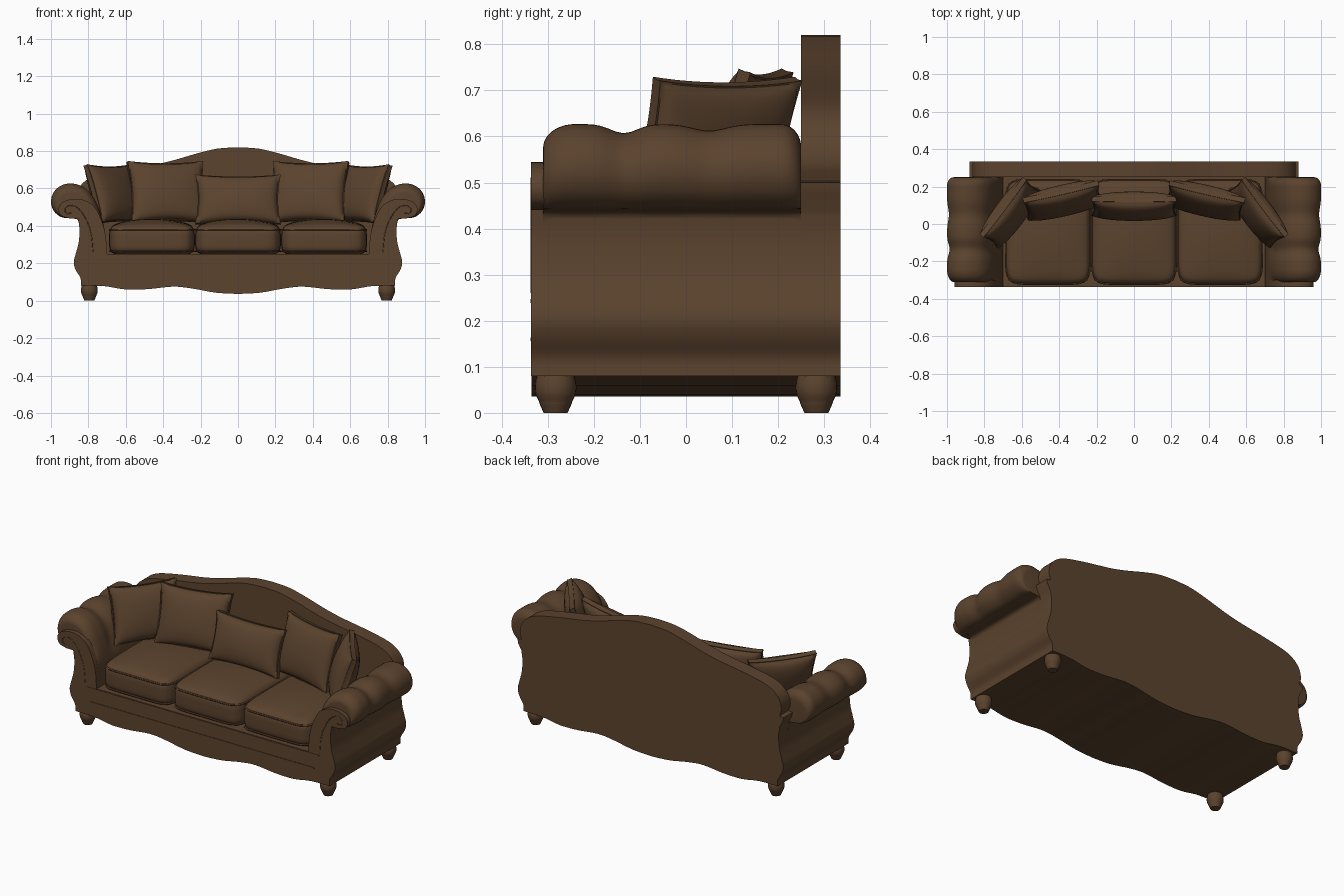
import bpy, bmesh, math
from mathutils import Vector, Matrix

if "Cube" in bpy.data.objects:
    bpy.data.objects.remove(bpy.data.objects["Cube"])

brown = bpy.data.materials.new("brown leather")
brown.diffuse_color = (0.105, 0.056, 0.027, 1)
brown.use_nodes = True
brown.node_tree.nodes["Principled BSDF"].inputs["Base Color"].default_value = brown.diffuse_color


def finish(name, bm, angle=40):
    bmesh.ops.remove_doubles(bm, verts=bm.verts, dist=0.0003)
    bmesh.ops.recalc_face_normals(bm, faces=bm.faces)
    me = bpy.data.meshes.new(name)
    bm.to_mesh(me)
    bm.free()
    me.materials.append(brown)
    me.shade_smooth()
    me.set_sharp_from_angle(angle=math.radians(angle))
    ob = bpy.data.objects.new(name, me)
    bpy.context.collection.objects.link(ob)
    return ob


def smooth(pts, n=4):
    """Catmull-Rom through an open list of 2D points."""
    p = [Vector(q) for q in pts]
    p = [2 * p[0] - p[1]] + p + [2 * p[-1] - p[-2]]
    out = []
    for i in range(1, len(p) - 2):
        a, b, c, d = p[i - 1:i + 3]
        for k in range(n):
            t = k / n
            out.append(0.5 * (2 * b + (c - a) * t + (2 * a - 5 * b + 4 * c - d) * t * t
                              + (3 * b - a - 3 * c + d) * t ** 3))
    return out + [p[-2]]


def loft(name, rings):
    bm = bmesh.new()
    vs = [[bm.verts.new(c) for c in r] for r in rings]
    n = len(vs[0])
    for a, b in zip(vs, vs[1:]):
        for i in range(n):
            bm.faces.new((a[i], a[(i + 1) % n], b[(i + 1) % n], b[i]))
    bm.faces.new(vs[0])
    bm.faces.new(vs[-1][::-1])
    return finish(name, bm)


def prism(name, pts, y0, y1):
    return loft(name, [[(x, y, z) for x, z in pts] for y in (y0, y1)])


def mirrored(half):
    half = [tuple(p) for p in half]
    return half + [(-x, z) for x, z in reversed(half) if x > 1e-5]


def tube(name, pts, radius, cyclic=False):
    cu = bpy.data.curves.new(name, 'CURVE')
    cu.dimensions = '3D'
    cu.bevel_depth = radius
    cu.bevel_resolution = 1
    sp = cu.splines.new('POLY')
    sp.points.add(len(pts) - 1)
    for q, p in zip(sp.points, pts):
        q.co = (*p, 1)
    sp.use_cyclic_u = cyclic
    cu.materials.append(brown)
    bpy.context.collection.objects.link(bpy.data.objects.new(name, cu))


# Shared outlines (right half, x and z)
scallop = smooth([(0, .036), (.12, .043), (.25, .066), (.35, .075), (.48, .062),
                  (.6, .06), (.7, .076), (.76, .08)])
side = smooth([(.84, .08), (.842, .12), (.868, .165), (.878, .205), (.868, .25),
               (.852, .31), (.847, .38), (.855, .44)])

# Base with scalloped apron
prism("base", mirrored(scallop + [p for p in side if p[1] < .25] + [(.866, .25), (0, .25)]),
      -.335, .33)

# Camel back panel, stepped in above the arm line
crest = smooth([(.852, .503), (.865, .545), (.852, .60), (.81, .645), (.74, .675), (.6, .703),
                (.45, .727), (.34, .752), (.22, .787), (.11, .813), (0, .82)])
prism("back_panel", mirrored(scallop + side + [(.875, .475), (.88, .50)] + crest), .25, .335)

# Rail mouldings on the apron
for z, w in ((.16, .74), (.243, .77)):
    prism("rail_moulding", [(-w, z - .004), (w, z - .004), (w, z + .004), (-w, z + .004)],
          -.338, -.32)

# Rolled arms
arm_section = smooth([(.70, .25), (.708, .35), (.73, .45), (.765, .54), (.815, .60), (.88, .626),
                      (.94, .618), (.984, .582), (1.0, .53), (.985, .48), (.945, .447),
                      (.89, .44), (.855, .43), (.847, .38)]) + [Vector((.84, .25))]
panel = smooth([(.70, .25), (.708, .35), (.73, .43), (.77, .505), (.83, .54), (.89, .543),
                (.94, .525), (.96, .49), (.945, .455), (.90, .44)])
for s, label in ((1, "right"), (-1, "left")):
    rings = []
    N = 48
    for i in range(N + 1):
        y = -.31 + .56 * (.5 - .5 * math.cos(math.pi * i / N))
        k = 1 - .11 * math.exp(-((y + .135) / .04) ** 2) - .08 * math.exp(-((y - .05) / .05) ** 2)
        e = min(1, (y + .31) / .07, (.25 - y) / .045)
        k *= .72 + .28 * math.sqrt(max(0, 1 - (1 - e) ** 2))
        ring = []
        for x, z in arm_section:
            w = min(1, max(0, (z - .40) / .06))
            f = 1 + (k - 1) * w
            ring.append((s * (.87 + (x - .87) * f), y, .445 + (z - .445) * f))
        rings.append(ring)
    loft(label + "_arm_roll", rings)
    # Shaped outer side and scrolled front facing
    pts = [tuple(p) for p in side] + [(.80, .46), (.72, .40), (.70, .25), (.70, .08)]
    prism(label + "_arm_side", [(s * x, z) for x, z in pts], -.333, .333)
    pts = [tuple(p) for p in side] + [tuple(p) for p in reversed(panel)] + [(.74, .24), (.74, .09)]
    prism(label + "_arm_front", [(s * x, z) for x, z in pts], -.336, -.30)
    # Fine scroll line on the facing
    bead = smooth([(.775, .26), (.785, .36), (.81, .43), (.85, .49), (.895, .51), (.925, .49),
                   (.915, .465), (.89, .47)])
    tube(label + "_scroll_bead", [(s * x, -.335, z) for x, z in bead], .0025)


# Seat cushions with piping
def cushion(name, cx, w, y0, y1, z0, z1):
    hx, hy, hz = w / 2, (y1 - y0) / 2, (z1 - z0) / 2
    cy, cz = (y0 + y1) / 2, (z0 + z1) / 2
    bm = bmesh.new()
    bmesh.ops.create_cube(bm, size=2)
    bmesh.ops.subdivide_edges(bm, edges=bm.edges[:], cuts=17, use_grid_fill=True)
    for v in bm.verts:
        a, b, c = [math.sin(q * math.pi / 2) for q in v.co]
        r = (a ** 8 + b ** 8 + abs(c) ** 5) ** (1 / 7)
        a, b, c = a / r, b / r, c / r
        dome = .033 * (1 - min(1, a * a)) * (1 - min(1, b * b)) if c > 0 else 0
        v.co = (cx + a * hx, cy + b * hy, cz + c * hz + dome)
    finish(name, bm, 70)
    loop = []
    for i in range(48):
        c, d = math.cos(math.pi * i / 24), math.sin(math.pi * i / 24)
        r = (c ** 8 + d ** 8) ** (1 / 8)
        loop.append((cx + c / r * hx * .985, cy + d / r * hy * .985))
    for zz in (z0 + .02, z1 - .025):
        tube(name + "_piping", [(x, y, zz) for x, y in loop], .005, True)


for cx, label in ((-.46, "left"), (0, "middle"), (.46, "right")):
    cushion(label + "_seat_cushion", cx, .458, -.325, .24, .245, .405)


# Throw pillows with pinched edges and a flange
def pillow(name, loc, w, h, t, turn, tilt):
    n = 24
    M = (Matrix.Translation(loc) @ Matrix.Rotation(math.radians(turn), 4, 'Z')
         @ Matrix.Rotation(math.radians(-tilt), 4, 'X'))
    bm = bmesh.new()
    for sgn in (-1, 1):
        g = []
        for i in range(n + 1):
            row = []
            for j in range(n + 1):
                u, v = math.sin(math.pi * (i / n - .5)), math.sin(math.pi * (j / n - .5))
                fu, fv = max(0, 1 - (u / .95) ** 2), max(0, 1 - (v / .95) ** 2)
                th = .014 + t * (fu * fv) ** .4
                pinch = 1
                if i in (0, n) or j in (0, n):
                    th, pinch = 0, .98
                x = pinch * u * w / 2 * (1 - .06 * (1 - v * v))
                z = pinch * v * h / 2 * (1 - .08 * (1 - u * u))
                row.append(bm.verts.new(M @ Vector((x, sgn * th, z))))
            g.append(row)
        for i in range(n):
            for j in range(n):
                bm.faces.new((g[i][j], g[i + 1][j], g[i + 1][j + 1], g[i][j + 1]))
    finish(name, bm, 50)


pillow("middle_pillow", (0, .095, .54), .46, .275, .055, 0, 17)
for s, label in ((-1, "left"), (1, "right")):
    pillow(label + "_inner_pillow", (s * .38, .125, .58), .42, .345, .055, -s * 13, 17)
    pillow(label + "_outer_pillow", (s * .66, .06, .57), .39, .33, .055, -s * 53, 18)

# Turned bun feet
foot = smooth([(.026, 0), (.034, .018), (.036, .024), (.043, .04), (.045, .058), (.042, .076),
               (.038, .09)], 3)
for x in (-.795, .795):
    for y in (-.283, .283):
        loft("foot", [[(x + r * math.cos(a), y + r * math.sin(a), z)
                       for a in [2 * math.pi * k / 24 for k in range(24)]] for r, z in foot])
